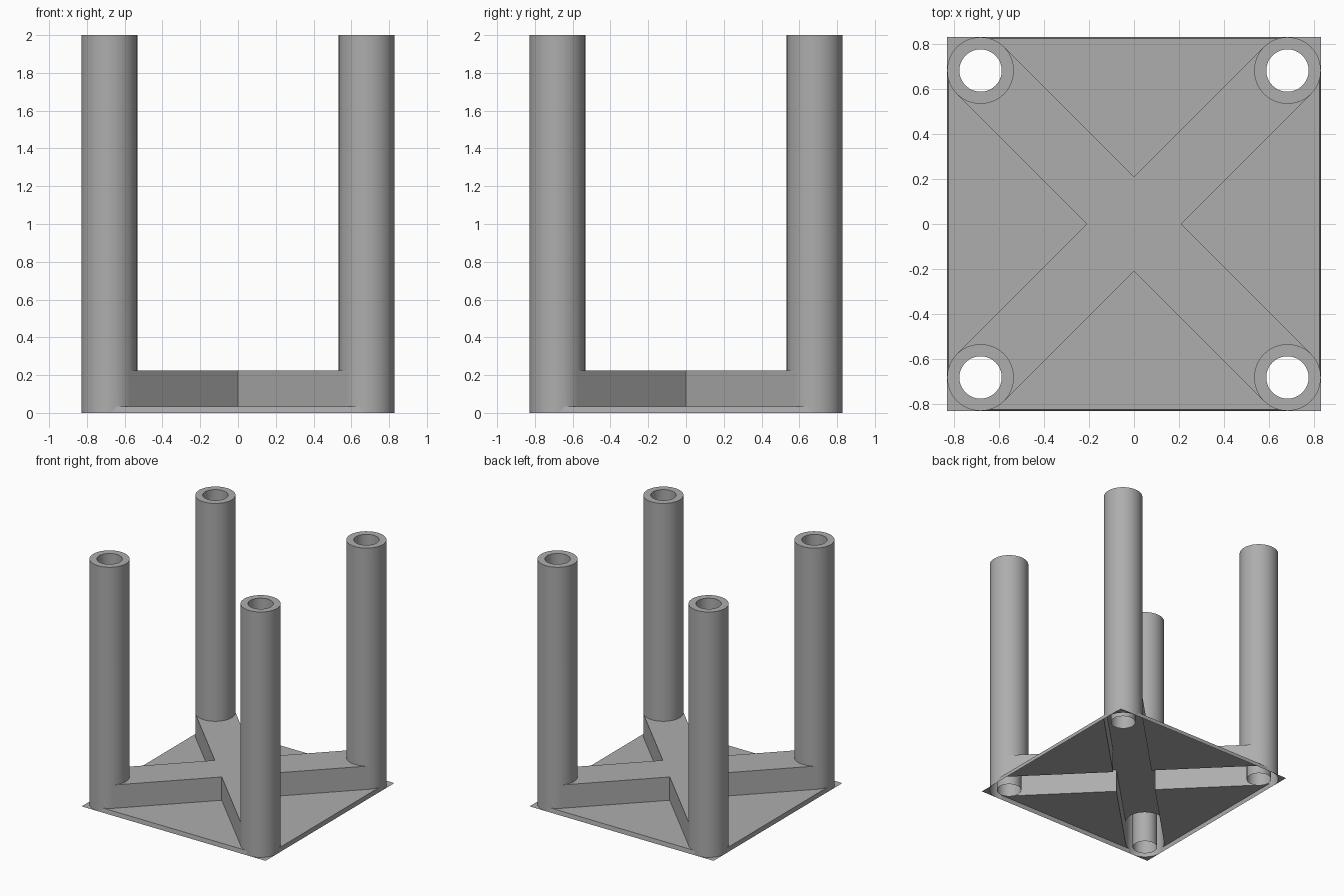
import bpy, bmesh, math
from mathutils import Vector

if "Cube" in bpy.data.objects:
    bpy.data.objects.remove(bpy.data.objects["Cube"])

C, R, HOLE = 0.681, 0.148, 0.094     # tube centre offset, outer and inner radius
EDGE, PLATE, ARM, TOP = 0.829, 0.035, 0.225, 2.0
SEG = 48
STEP = 360 / SEG

grey = bpy.data.materials.new("grey")
grey.diffuse_color = (0.42, 0.42, 0.42, 1)
grey.use_nodes = True
grey.node_tree.nodes["Principled BSDF"].inputs["Base Color"].default_value = grey.diffuse_color


def tube_point(k, phi, r, z):
    """Point on corner tube k; phi is measured from the outward diagonal."""
    a = math.radians(45 + 90 * k)
    c = C * math.sqrt(2)
    t = a + math.radians(phi)
    return Vector((c * math.cos(a) + r * math.cos(t), c * math.sin(a) + r * math.sin(t), z))


def polar(r, deg, z):
    return Vector((r * math.cos(math.radians(deg)), r * math.sin(math.radians(deg)), z))


def build(name, faces):
    bm = bmesh.new()
    for pts in faces:
        bm.faces.new([bm.verts.new(p) for p in pts])
    bmesh.ops.remove_doubles(bm, verts=bm.verts, dist=1e-4)
    me = bpy.data.meshes.new(name)
    bm.to_mesh(me)
    bm.free()
    ob = bpy.data.objects.new(name, me)
    me.materials.append(grey)
    bpy.context.collection.objects.link(ob)
    bpy.ops.object.select_all(action='DESELECT')
    ob.select_set(True)
    bpy.context.view_layer.objects.active = ob
    bpy.ops.object.shade_smooth_by_angle(angle=math.radians(30))


# Four hollow legs; the outer wall stops where it meets the plate or the arm
for k in range(4):
    faces = []
    for i in range(SEG):
        p, q = -180 + i * STEP, -180 + (i + 1) * STEP
        mid = abs(p + q) / 2
        low = 0 if mid < 60 else PLATE if mid < 90 else ARM
        levels = [z for z in (0, PLATE, ARM, TOP) if z >= low]
        for z0, z1 in zip(levels, levels[1:]):
            faces.append([tube_point(k, p, R, z0), tube_point(k, q, R, z0),
                          tube_point(k, q, R, z1), tube_point(k, p, R, z1)])
        faces.append([tube_point(k, q, HOLE, 0), tube_point(k, p, HOLE, 0),
                      tube_point(k, p, HOLE, TOP), tube_point(k, q, HOLE, TOP)])
        faces.append([tube_point(k, p, R, TOP), tube_point(k, q, R, TOP),
                      tube_point(k, q, HOLE, TOP), tube_point(k, p, HOLE, TOP)])
    build("leg_tube", faces)

# Cross brace: open underneath, with a top and side walls
apex = R * math.sqrt(2)
top, walls = [], []
for k in range(4):
    top += [tube_point(k, 270 - i * STEP, R, ARM) for i in range(SEG // 2 + 1)]
    side = 90 + 90 * k
    top.append(polar(apex, side, ARM))
    for j, phi in ((k, 90), (k + 1, -90)):
        wall = [polar(apex, side, PLATE), tube_point(j, phi, R, PLATE),
                tube_point(j, phi, R, ARM), polar(apex, side, ARM)]
        walls.append(wall[::-1] if j == k else wall)
build("cross_brace", [top] + walls)

# Base plate: four triangular panels, thin outer skirts and flat corner tips
faces = []
n = int(30 / STEP)
for k in range(4):
    side = 90 + 90 * k
    a = [tube_point(k, 90 - i * STEP, R, PLATE) for i in range(n + 1)]
    b = [tube_point(k + 1, -60 - i * STEP, R, PLATE) for i in range(n + 1)]
    faces.append([polar(apex, side, PLATE)] + a + b)
    faces.append([tube_point(k, 45, R, 0), tube_point(k + 1, -45, R, 0), b[0], a[-1]])
    tip = polar(EDGE * math.sqrt(2), 45 + 90 * k, 0)
    for i in range(int(90 / STEP)):
        p = -45 + i * STEP
        faces.append([tip, tube_point(k, p + STEP, R, 0), tube_point(k, p, R, 0)])
build("base_plate", faces)
